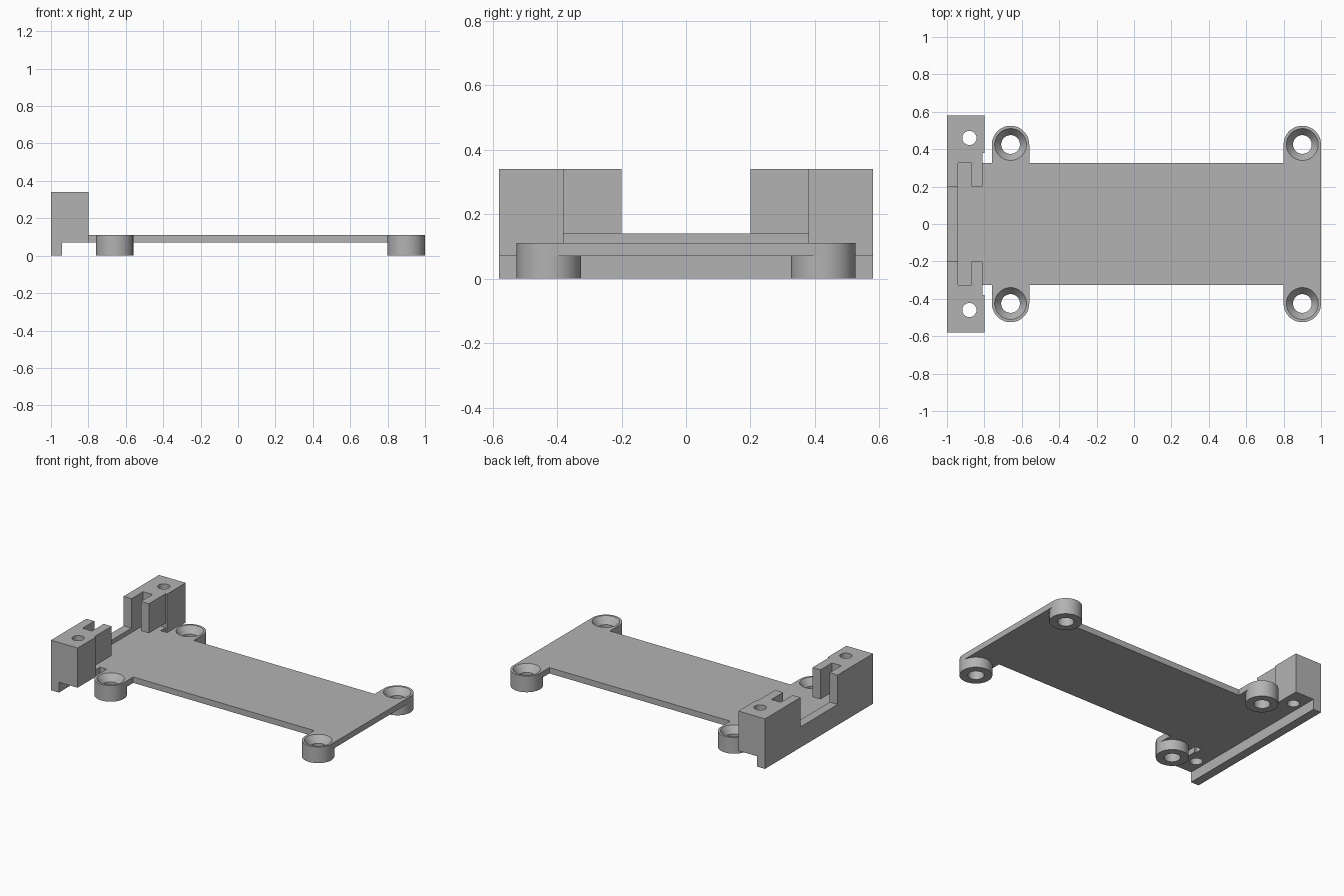
import bpy
import bmesh
import math

old = bpy.data.objects.get("Cube")
if old:
    bpy.data.objects.remove(old, do_unlink=True)

grey = bpy.data.materials.new("plain grey")
grey.use_nodes = True
grey.diffuse_color = (0.45, 0.45, 0.45, 1)
grey.node_tree.nodes["Principled BSDF"].inputs["Base Color"].default_value = (0.45, 0.45, 0.45, 1)

SIDES = 64
BOSS_R = 0.1
BOSS_Y = 0.425
BOSS_X = (-0.66, 0.9)
FLOOR, TOP = 0.07, 0.11


def add_object(name, bm):
    bmesh.ops.recalc_face_normals(bm, faces=bm.faces)
    mesh = bpy.data.meshes.new(name)
    bm.to_mesh(mesh)
    bm.free()
    mesh.materials.append(grey)
    obj = bpy.data.objects.new(name, mesh)
    bpy.context.collection.objects.link(obj)
    return obj


def prism(name, outline, z0, z1):
    """Extrude an xy outline from z0 to z1."""
    bm = bmesh.new()
    face = bm.faces.new([bm.verts.new((x, y, z0)) for x, y in outline])
    new = bmesh.ops.extrude_face_region(bm, geom=[face])["geom"]
    bmesh.ops.translate(bm, vec=(0, 0, z1 - z0),
                        verts=[v for v in new if isinstance(v, bmesh.types.BMVert)])
    return add_object(name, bm)


def box(name, x0, x1, y0, y1, z0, z1):
    return prism(name, [(x0, y0), (x1, y0), (x1, y1), (x0, y1)], z0, z1)


def circle(x, y, r):
    turn = math.tau / SIDES
    return [(x + r * math.cos(i * turn), y + r * math.sin(i * turn)) for i in range(SIDES)]


def apply_all(obj):
    bpy.ops.object.select_all(action="DESELECT")
    bpy.context.view_layer.objects.active = obj
    obj.select_set(True)
    for mod in list(obj.modifiers):
        bpy.ops.object.modifier_apply(modifier=mod.name)


def cut(obj, cutter):
    mod = obj.modifiers.new("cut", "BOOLEAN")
    mod.operation, mod.solver, mod.object = "DIFFERENCE", "EXACT", cutter
    apply_all(obj)
    bpy.data.objects.remove(cutter, do_unlink=True)


def mirror_y(obj):
    mod = obj.modifiers.new("mirror", "MIRROR")
    mod.use_axis = (False, True, False)
    mod.use_mirror_merge = False
    apply_all(obj)


# Base plate with a tab running out to each boss
half = [(-0.94, 0.325), (-0.76, 0.325), (-0.76, BOSS_Y), (-0.56, BOSS_Y),
        (-0.56, 0.325), (0.8, 0.325), (0.8, BOSS_Y), (1.0, BOSS_Y)]
plate = prism("base_plate", half + [(x, -y) for x, y in reversed(half)], FLOOR, TOP)
for bx in BOSS_X:
    for by in (-BOSS_Y, BOSS_Y):
        cut(plate, prism("cutter", circle(bx, by, BOSS_R), 0, 0.2))

# Countersunk screw bosses, lathed from a closed profile
for label, bx in zip(("left_end", "right_end"), BOSS_X):
    bm = bmesh.new()
    profile = [(0.05, 0), (BOSS_R, 0), (BOSS_R, TOP), (0.085, TOP), (0.05, 0.065)]
    rings = [[bm.verts.new((x, y, z)) for x, y in circle(bx, BOSS_Y, r)] for r, z in profile]
    for a, b in zip(rings, rings[1:] + rings[:1]):
        for i in range(SIDES):
            j = (i + 1) % SIDES
            bm.faces.new((a[i], a[j], b[j], b[i]))
    boss = add_object("screw_bosses_" + label, bm)
    mirror_y(boss)
    bpy.ops.object.shade_smooth_by_angle(angle=math.radians(30))

# Hooked lip below the brackets and the low sill between them
box("bottom_lip", -1, -0.94, -0.58, 0.58, 0, FLOOR)
box("end_sill", -1, -0.94, -0.2, 0.2, FLOOR, 0.14)

# Tall brackets: vertical slot, screw hole and a gap for a sliding board
bracket = prism("slotted_brackets",
                [(-1, 0.2), (-0.94, 0.2), (-0.94, 0.325), (-0.87, 0.325), (-0.87, 0.2),
                 (-0.81, 0.2), (-0.81, 0.38), (-0.8, 0.38), (-0.8, 0.58), (-1, 0.58)],
                FLOOR, 0.34)
cut(bracket, box("cutter", -0.94, -0.7, 0.1, 0.38, TOP, 0.14))
cut(bracket, box("cutter", -0.94, -0.7, 0.1, 0.325, 0, 0.125))
cut(bracket, prism("cutter", circle(-0.88, 0.46, 0.038), 0, 0.5))
mirror_y(bracket)
bpy.ops.object.shade_smooth_by_angle(angle=math.radians(30))
